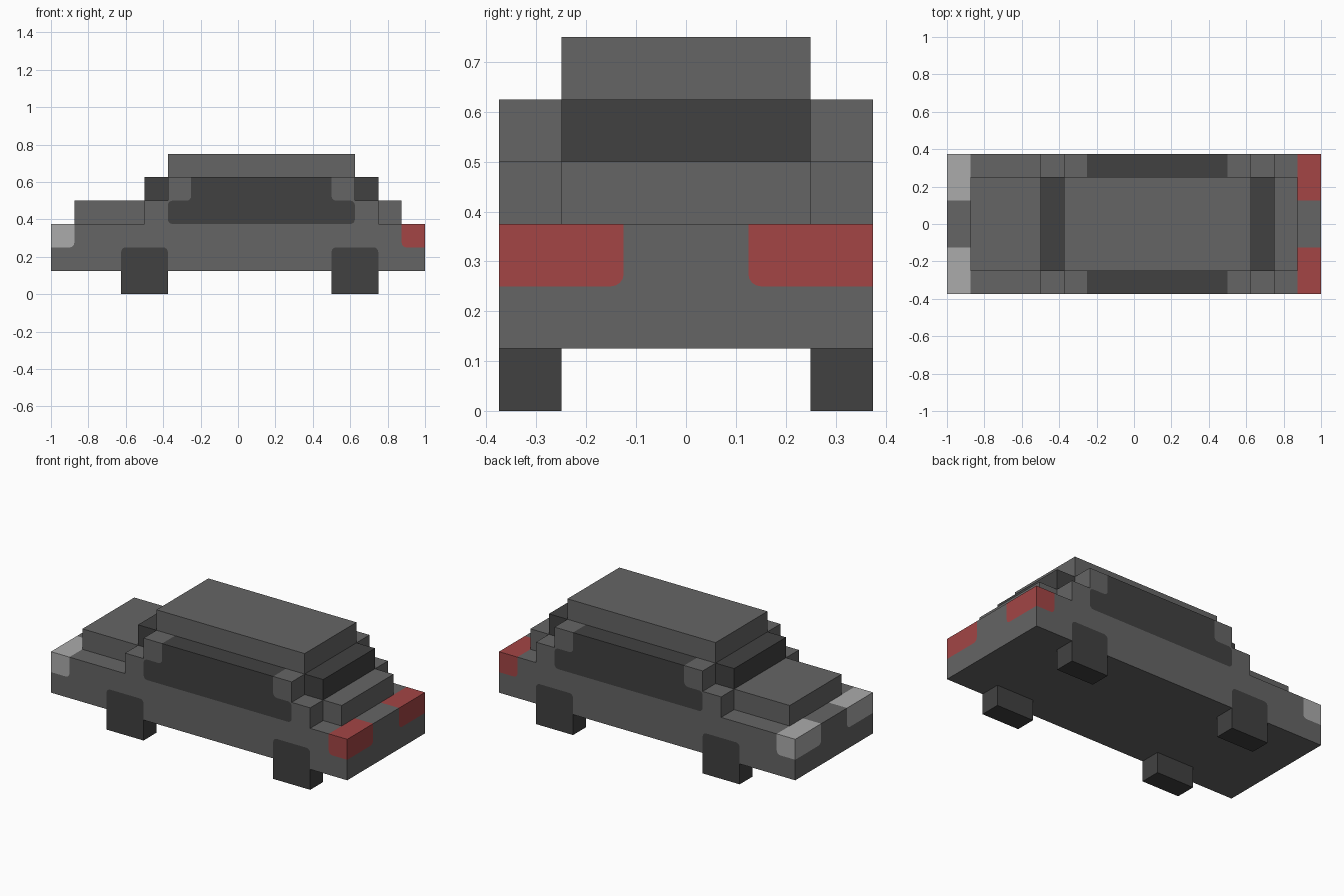
import bpy
import bmesh

if "Cube" in bpy.data.objects:
    bpy.data.objects.remove(bpy.data.objects["Cube"], do_unlink=True)


def make_material(name, r, g, b):
    mat = bpy.data.materials.new(name)
    mat.use_nodes = True
    mat.diffuse_color = (r, g, b, 1)
    mat.node_tree.nodes["Principled BSDF"].inputs["Base Color"].default_value = (r, g, b, 1)
    return mat


GREY = make_material("body grey", 0.13, 0.13, 0.13)
DARK = make_material("dark glass and rubber", 0.053, 0.053, 0.053)
WHITE = make_material("headlight grey", 0.407, 0.407, 0.407)
RED = make_material("taillight red", 0.366, 0.06, 0.06)


def prism(name, profile, y0, y1, mat, rounded=None, radius=0.025):
    """Extrude an x-z profile from y0 to y1, rounding the edges the rule picks."""
    bm = bmesh.new()
    face = bm.faces.new([bm.verts.new((x, y0, z)) for x, z in profile])
    extruded = bmesh.ops.extrude_face_region(bm, geom=[face])["geom"]
    for v in extruded:
        if isinstance(v, bmesh.types.BMVert):
            v.co.y = y1
    bmesh.ops.recalc_face_normals(bm, faces=bm.faces)
    if rounded:
        edges = [e for e in bm.edges if rounded(e.verts[0].co, e.verts[1].co)]
        bmesh.ops.bevel(bm, geom=edges, offset=radius, segments=4,
                        profile=0.5, affect='EDGES')
        bmesh.ops.recalc_face_normals(bm, faces=bm.faces)
    mesh = bpy.data.meshes.new(name)
    bm.to_mesh(mesh)
    bm.free()
    mesh.materials.append(mat)
    obj = bpy.data.objects.new(name, mesh)
    bpy.context.scene.collection.objects.link(obj)
    return obj


def box(name, x0, x1, y0, y1, z0, z1, mat, rounded=None):
    return prism(name, [(x0, z0), (x1, z0), (x1, z1), (x0, z1)], y0, y1, mat, rounded)


def along_y(a, b):
    return a.x == b.x and a.z == b.z


# Full-width shell with stepped shoulders and pillars
shell = prism("body_shell", [
    (-1, .125), (1, .125), (1, .375), (.75, .375), (.75, .5), (.625, .5),
    (.625, .625), (-.375, .625), (-.375, .5), (-.5, .5), (-.5, .375), (-1, .375)],
    -.375, .375, GREY)

# Narrower parts along the middle
box("hood", -.875, -.5, -.25, .25, .375, .5, GREY)
box("trunk", .75, .875, -.25, .25, .375, .5, GREY)
box("windshield", -.5, -.375, -.25, .25, .5, .625, DARK)
box("rear_window", .625, .75, -.25, .25, .5, .625, DARK)
box("roof", -.375, .625, -.25, .25, .625, .75, GREY)

# Parts set flush into the shell, mirrored on both sides
WINDOW = [(-.375, .375), (.625, .375), (.625, .5), (.5, .5),
          (.5, .625), (-.25, .625), (-.25, .5), (-.375, .5)]
inserts = []
for side, s in (("left", 1), ("right", -1)):
    inner, outer = .25 * s, .375 * s

    # Side window, all corners rounded except along its top
    inserts.append(prism(f"side_window_{side}", WINDOW, inner, outer, DARK,
                         lambda a, b: along_y(a, b) and a.z < .6))

    # Wheels with rounded upper corners
    for end, x in (("front", -.625), ("rear", .5)):
        inserts.append(box(f"{end}_wheel_{side}", x, x + .25, inner, outer, 0, .25, DARK,
                           lambda a, b: along_y(a, b) and a.z > .2))

    # Corner lights with rounded lower inner edges
    for name, x0, x1, mat in (("headlight", -1, -.875, WHITE), ("taillight", .875, 1, RED)):
        inserts.append(box(
            f"{name}_{side}", x0, x1, .125 * s, outer, .25, .375, mat,
            lambda a, b: a.z < .3 and b.z < .3 and (
                abs(a.x) == abs(b.x) == .875 or abs(a.y) == abs(b.y) == .125)))

# Cut a matching pocket in the shell for every insert
for part in inserts:
    cut = shell.modifiers.new(f"pocket_{part.name}", 'BOOLEAN')
    cut.operation = 'DIFFERENCE'
    cut.solver = 'EXACT'
    cut.object = part
